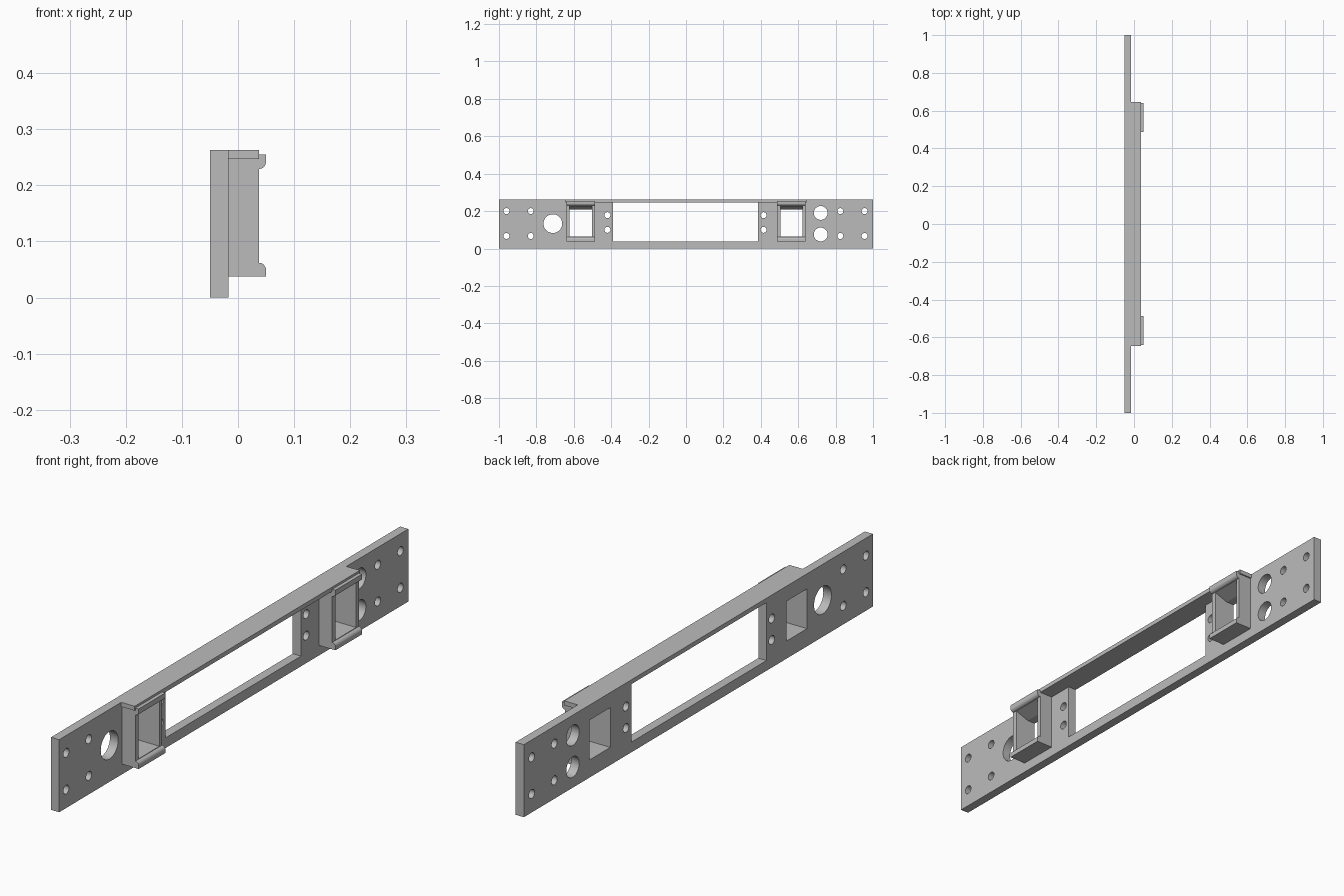
import bpy, bmesh, math
from mathutils import Matrix

cube = bpy.data.objects.get("Cube")
if cube:
    bpy.data.objects.remove(cube)

grey = bpy.data.materials.new("plain grey")
grey.use_nodes = True
grey.diffuse_color = (0.5, 0.5, 0.5, 1)
grey.node_tree.nodes["Principled BSDF"].inputs["Base Color"].default_value = (0.5, 0.5, 0.5, 1)


def prism(bm, profile, y0, y1):
    """Extrude an (x, z) outline along y."""
    face = bm.faces.new([bm.verts.new((x, y0, z)) for x, z in profile])
    new = bmesh.ops.extrude_face_region(bm, geom=[face])["geom"]
    verts = [v for v in new if isinstance(v, bmesh.types.BMVert)]
    bmesh.ops.translate(bm, vec=(0, y1 - y0, 0), verts=verts)


def box(bm, x0, x1, y0, y1, z0, z1):
    prism(bm, [(x0, z0), (x1, z0), (x1, z1), (x0, z1)], y0, y1)


def hole(bm, y, z, r):
    place = Matrix.Translation((BACK, y, z)) @ Matrix.Rotation(math.pi / 2, 4, 'Y')
    bmesh.ops.create_cone(bm, cap_ends=True, segments=40, radius1=r, radius2=r,
                          depth=0.2, matrix=place)


def finish(bm, name):
    bmesh.ops.recalc_face_normals(bm, faces=bm.faces)
    mesh = bpy.data.meshes.new(name)
    bm.to_mesh(mesh)
    bm.free()
    mesh.materials.append(grey)
    obj = bpy.data.objects.new(name, mesh)
    bpy.context.collection.objects.link(obj)
    return obj


def cut(obj, cutter):
    mod = obj.modifiers.new("cut", 'BOOLEAN')
    mod.operation, mod.solver, mod.object = 'DIFFERENCE', 'EXACT', cutter
    bpy.context.view_layer.objects.active = obj
    bpy.ops.object.modifier_apply(modifier=mod.name)


def smooth(obj):
    bpy.ops.object.select_all(action='DESELECT')
    obj.select_set(True)
    bpy.context.view_layer.objects.active = obj
    bpy.ops.object.shade_smooth_by_angle(angle=math.radians(30))


BACK, FACE, RIM, LIP = -0.05, -0.017, 0.037, 0.05
TOP, SHELF, BASE = 0.263, 0.247, 0.037
SOCKETS = {"right": (-0.64, -0.487), "left": (0.487, 0.64)}

# Openings: sockets have a roof that slopes down toward the plate
bm = bmesh.new()
for y0, y1 in SOCKETS.values():
    prism(bm, [(-0.1, 0.064), (0.1, 0.064), (0.1, 0.228), (RIM, 0.228),
               (FACE, 0.208), (-0.1, 0.208)], y0 + 0.018, y1 - 0.016)
socket_cutter = finish(bm, "socket_cutter")

bm = bmesh.new()
box(bm, -0.1, 0.1, -0.39, 0.385, BASE, SHELF)
for y in (-0.96, -0.83, 0.825, 0.955):
    for z in (0.067, 0.2):
        hole(bm, y, z, 0.016)
for y in (-0.42, 0.415):
    for z in (0.1, 0.178):
        hole(bm, y, z, 0.016)
hole(bm, -0.712, 0.133, 0.05)
for z in (0.075, 0.19):
    hole(bm, 0.72, z, 0.037)
hole_cutter = finish(bm, "hole_cutter")

# Long mounting plate
bm = bmesh.new()
box(bm, BACK, FACE, -1, 1, 0, TOP)
plate = finish(bm, "mounting_plate")
cut(plate, hole_cutter)
cut(plate, socket_cutter)
smooth(plate)

# Stiffening shelf along the top
bm = bmesh.new()
box(bm, FACE, RIM, -0.645, 0.645, SHELF, TOP)
finish(bm, "top_shelf")

# Socket housings with a rounded lip above and below
for side, (y0, y1) in SOCKETS.items():
    bm = bmesh.new()
    box(bm, FACE, RIM, y0, y1, BASE, SHELF)
    cut(finish(bm, side + "_socket_housing"), socket_cutter)

    r = LIP - RIM
    arc = [(math.sin(a) * r, math.cos(a) * r)
           for a in [i * math.pi / 16 for i in range(9)]]
    for name, z_flat, z_round, sign in (("lower", BASE, 0.049, 1),
                                        ("upper", 0.255, 0.242, -1)):
        bm = bmesh.new()
        outline = [(RIM + dx, z_round + sign * dz) for dx, dz in arc]
        prism(bm, outline + [(LIP, z_flat), (RIM, z_flat)], y0, y1)
        smooth(finish(bm, f"{side}_{name}_lip"))

for cutter in (socket_cutter, hole_cutter):
    bpy.data.objects.remove(cutter)
